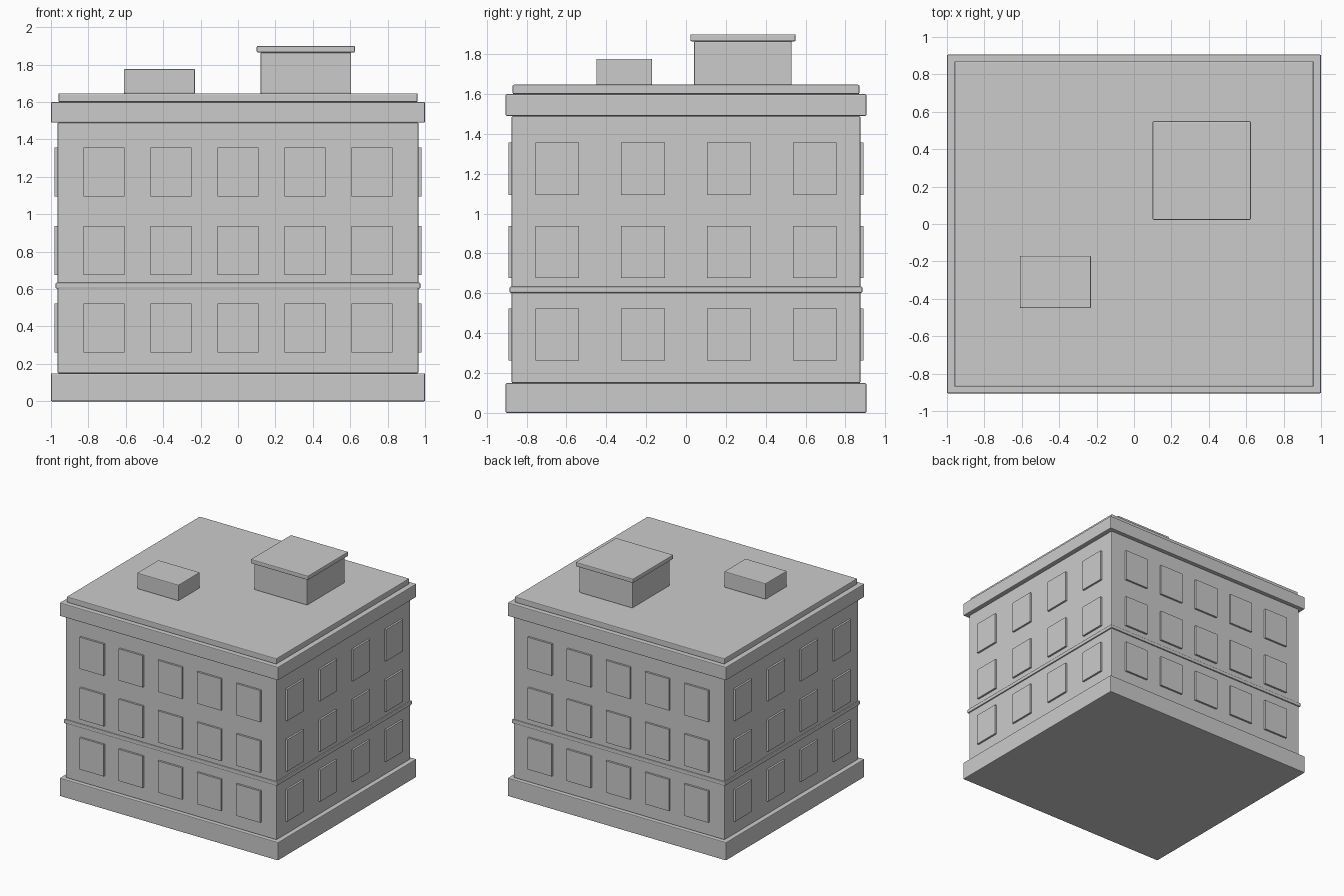
import bpy

default_cube = bpy.data.objects.get("Cube")
if default_cube:
    bpy.data.objects.remove(default_cube, do_unlink=True)

# Single plain grey
grey = bpy.data.materials.new("plain_grey")
grey.use_nodes = True
colour = (0.6, 0.6, 0.6, 1)
grey.diffuse_color = colour
grey.node_tree.nodes["Principled BSDF"].inputs["Base Color"].default_value = colour


def box(name, x, y, z, bevel=0.006):
    """Box spanning the given (low, high) ranges, with softened edges."""
    spans = (x, y, z)
    bpy.ops.mesh.primitive_cube_add(size=1, location=[(a + b) / 2 for a, b in spans])
    ob = bpy.context.object
    ob.name = name
    ob.scale = [b - a for a, b in spans]
    bpy.ops.object.transform_apply(location=False, rotation=False, scale=True)
    ob.data.materials.append(grey)
    if bevel:
        mod = ob.modifiers.new("soft_edges", 'BEVEL')
        mod.width = bevel
        mod.segments = 2
    return ob


def tier(name, half_x, half_y, z):
    return box(name, (-half_x, half_x), (-half_y, half_y), z)


WALL_X, WALL_Y = 0.965, 0.875

# Stacked storeys and trims
tier("base_plinth", 1, 0.905, (0, 0.15))
tier("main_walls", WALL_X, WALL_Y, (0.15, 1.49))
tier("floor_band", 0.975, 0.885, (0.602, 0.634))
tier("cornice", 1, 0.905, (1.49, 1.6))
tier("roof_slab", 0.96, 0.87, (1.6, 1.647))

# Rooftop structures
box("stair_house", (0.12, 0.605), (0.04, 0.53), (1.645, 1.865))
box("stair_house_cap", (0.1, 0.625), (0.022, 0.55), (1.865, 1.9))
box("roof_vent_box", (-0.61, -0.23), (-0.45, -0.17), (1.645, 1.777))

# Raised window panels on all four sides
HALF_W, HALF_H, DEPTH = 0.11, 0.131, 0.016
for row, zc in enumerate((0.393, 0.807, 1.225), 1):
    z = (zc - HALF_H, zc + HALF_H)
    for side, s in (("front", -1), ("back", 1)):
        y = sorted((s * (WALL_Y - 0.01), s * (WALL_Y + DEPTH)))
        for i in range(5):
            c = (i - 2) * 0.358
            box(f"{side}_window_{row}_{i + 1}", (c - HALF_W, c + HALF_W), y, z, 0)
    for side, s in (("right", -1), ("left", 1)):
        x = sorted((s * (WALL_X - 0.01), s * (WALL_X + DEPTH)))
        for i in range(4):
            c = (i - 1.5) * 0.431
            box(f"{side}_window_{row}_{i + 1}", x, (c - HALF_W, c + HALF_W), z, 0)
